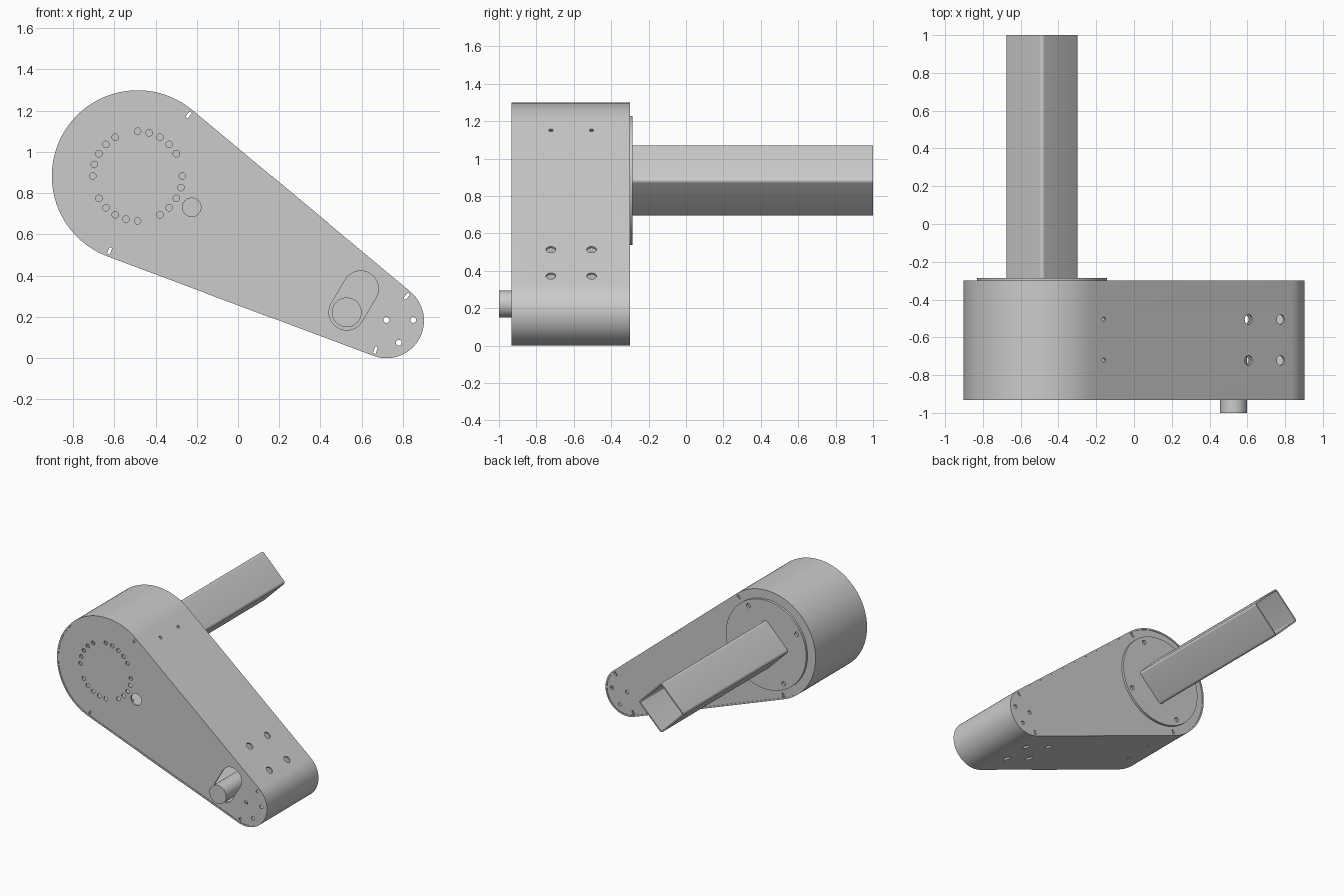
import bpy, bmesh
from math import sin, cos, pi, radians, atan2, asin, hypot

if "Cube" in bpy.data.objects:
    bpy.data.objects.remove(bpy.data.objects["Cube"])

A, RA = (-0.487, 0.883), 0.416      # big end of the arm
B, RB = (0.72, 0.182), 0.182        # small end of the arm
WALL, FRONT, BACK = 0.012, -0.932, -0.30
AXIS = atan2(B[1] - A[1], B[0] - A[0])
DIST = hypot(B[0] - A[0], B[1] - A[1])
TAPER = asin((RA - RB) / DIST)
SIDES = {1: AXIS + pi / 2 - TAPER, -1: AXIS - pi / 2 + TAPER}   # side normals


def polar(c, r, a):
    return (c[0] + r * cos(a), c[1] + r * sin(a))


def arc(c, r, a0, a1, n):
    return [polar(c, r, a0 + (a1 - a0) * i / n) for i in range(n + 1)]


def circle(c, r, n=24):
    return arc(c, r, 0, 2 * pi, n)[:-1]


def stadium(c0, c1, r, n=20):
    a = atan2(c1[1] - c0[1], c1[0] - c0[0])
    return arc(c1, r, a - pi / 2, a + pi / 2, n) + arc(c0, r, a + pi / 2, a + 1.5 * pi, n)


def arm(inset):
    return (arc(A, RA - inset, SIDES[1], SIDES[-1] + 2 * pi, 64)
            + arc(B, RB - inset, SIDES[-1], SIDES[1], 40))


def on_side(side, s, depth=0):
    # point at distance s along a straight side, measured from the big end
    n = SIDES[side]
    p = polar(A, RA - depth, n)
    return polar(p, s, n - side * pi / 2)


def add_prism(bm, outer, y0, y1, inner=None):
    def ring(pts, y):
        return [bm.verts.new((x, y, z)) for x, z in pts]

    def bridge(a, b):
        return [bm.faces.new((a[i - 1], a[i], b[i], b[i - 1])) for i in range(len(a))]
    a, b = ring(outer, y0), ring(outer, y1)
    faces = bridge(a, b)
    if inner:
        c, d = ring(inner, y0), ring(inner, y1)
        faces += bridge(c, d) + bridge(a, c) + bridge(b, d)
    else:
        faces += [bm.faces.new(a), bm.faces.new(b)]
    bmesh.ops.recalc_face_normals(bm, faces=faces)


def finish(name, bm):
    bmesh.ops.recalc_face_normals(bm, faces=bm.faces[:])
    me = bpy.data.meshes.new(name)
    bm.to_mesh(me)
    bm.free()
    ob = bpy.data.objects.new(name, me)
    bpy.context.collection.objects.link(ob)
    return ob


def prism(name, outer, y0, y1, inner=None):
    bm = bmesh.new()
    add_prism(bm, outer, y0, y1, inner)
    return finish(name, bm)


def cut(ob, cutter):
    cutter.hide_render = True
    mod = ob.modifiers.new("holes", 'BOOLEAN')
    mod.operation, mod.solver, mod.object = 'DIFFERENCE', 'EXACT', cutter
    dg = bpy.context.evaluated_depsgraph_get()
    me = bpy.data.meshes.new_from_object(ob.evaluated_get(dg))
    ob.modifiers.clear()
    ob.data = me
    bpy.data.objects.remove(cutter)


def cut_outlines(ob, outlines, y0, y1):
    bm = bmesh.new()
    for pts in outlines:
        add_prism(bm, pts, y0, y1)
    cut(ob, finish("hole_cutter", bm))


# side shell with bolt holes in both straight sides
shell = prism("side_shell", arm(0), FRONT, BACK, arm(WALL))
bm = bmesh.new()
for side in SIDES:
    for s, r in ((0.079, 0.012), (1.076, 0.026), (1.297, 0.026)):
        for y in (-0.505, -0.722):
            n = SIDES[side]
            p, q = on_side(side, s, 0.04), on_side(side, s, -0.04)
            rings = [[bm.verts.new((c[0] - sin(n) * r * cos(t), y + r * sin(t),
                                    c[1] + cos(n) * r * cos(t)))
                      for t in [2 * pi * i / 24 for i in range(24)]] for c in (p, q)]
            for i in range(24):
                bm.faces.new((rings[0][i - 1], rings[0][i], rings[1][i], rings[1][i - 1]))
            for k in rings:
                bm.faces.new(k)
cut(shell, finish("bolt_cutter", bm))

# holes shared by both plates: bend reliefs and small-end screws
LENGTH = DIST * cos(TAPER)
reliefs = []
for side in SIDES:
    for s in (0.0, LENGTH):
        reliefs.append(stadium(on_side(side, s, -0.01), on_side(side, s, 0.04), 0.007, 6))
screws = [circle(p, 0.014) for p in ((0.72, 0.185), (0.85, 0.185), (0.78, 0.075))]

# front plate: ring of holes, access hole and shaft slot
SHAFT = (0.527, 0.222)
dial = [circle(polar(A, 0.217, radians(a)), 0.016, 16)
        for a in range(0, 360, 15) if a % 90 != 15]
access = circle(polar(A, 0.303, radians(-30)), 0.045)
slot = stadium(SHAFT, (0.595, 0.337), 0.086)
front = prism("front_plate", arm(WALL), FRONT + 0.003, FRONT + 0.016)
cut_outlines(front, reliefs + screws + dial + [access, slot], FRONT - 0.05, FRONT + 0.05)

# back plate
back = prism("back_plate", arm(WALL), BACK - 0.017, BACK - 0.004)
cut_outlines(back, reliefs + screws, BACK - 0.05, BACK + 0.05)

# plate tabs that reach through the shell edge
for side, name in ((1, "upper_tab"), (-1, "lower_tab")):
    a, b = 0.5, 0.86
    prism(name, [on_side(side, a, -0.001), on_side(side, b, -0.001),
                 on_side(side, b, WALL), on_side(side, a, WALL)],
          FRONT - 0.001, FRONT + 0.013)

# output disc with four screw holes
disc = prism("output_disc", circle(A, 0.345, 96), BACK - 0.004, BACK + 0.014)
cut_outlines(disc, [circle(polar(A, 0.303, radians(a)), 0.017) for a in (-30, 60, 150, 240)],
             BACK - 0.05, BACK + 0.05)


# square tube standing on its corner
def diamond(h, r):
    pts = []
    for k in range(4):
        a = k * pi / 2
        pts += arc(polar(A, (h - r) * 2 ** 0.5, a), r, a - pi / 4, a + pi / 4, 6)
    return pts


prism("square_tube", diamond(0.138, 0.02), BACK + 0.012, 1.0, diamond(0.128, 0.01))

# motor shaft
prism("motor_shaft", circle(SHAFT, 0.072, 48), -1.0, -0.70)

# smooth curved walls, sharp edges
for ob in bpy.data.objects:
    ob.select_set(True)
bpy.context.view_layer.objects.active = shell
bpy.ops.object.shade_smooth_by_angle(angle=radians(28))
